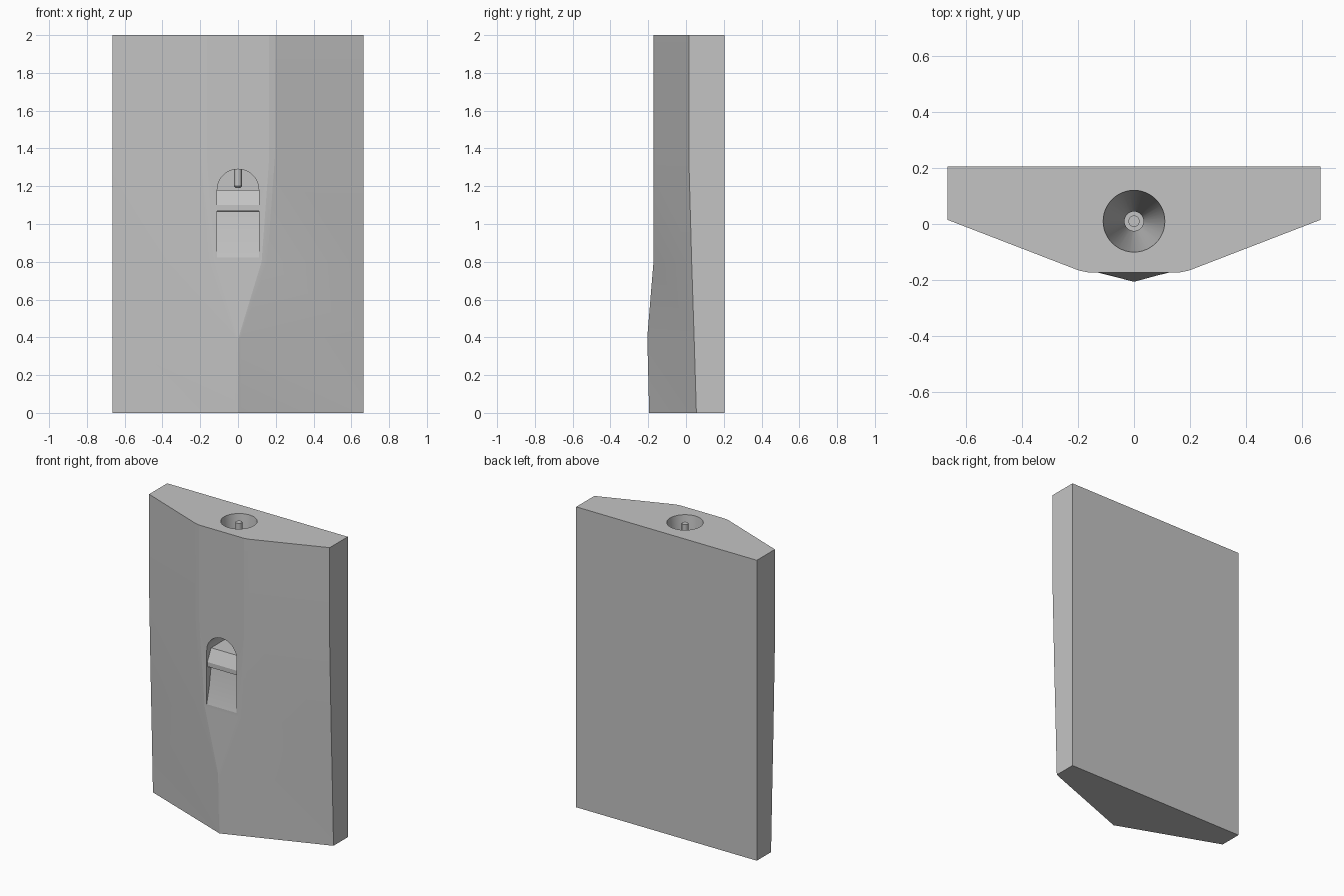
import bpy, bmesh, math

cube = bpy.data.objects.get("Cube")
if cube:
    bpy.data.objects.remove(cube, do_unlink=True)

grey = bpy.data.materials.new("light_grey")
grey.use_nodes = True
grey.diffuse_color = (0.55, 0.55, 0.55, 1)
grey.node_tree.nodes["Principled BSDF"].inputs["Base Color"].default_value = (0.55, 0.55, 0.55, 1)


def finish(name, bm):
    bmesh.ops.recalc_face_normals(bm, faces=bm.faces)
    mesh = bpy.data.meshes.new(name)
    bm.to_mesh(mesh)
    bm.free()
    mesh.materials.append(grey)
    obj = bpy.data.objects.new(name, mesh)
    bpy.context.collection.objects.link(obj)
    return obj


def loft(name, rings):
    """Closed solid through rings of equal point count."""
    bm = bmesh.new()
    loops = [[bm.verts.new(p) for p in ring] for ring in rings]
    n = len(loops[0])
    for low, high in zip(loops, loops[1:]):
        for i in range(n):
            j = (i + 1) % n
            bm.faces.new((low[i], low[j], high[j], high[i]))
    bm.faces.new(loops[0])
    bm.faces.new(loops[-1])
    return finish(name, bm)


def circle(radius, z, y=0.01, n=48):
    return [(radius * math.cos(math.tau * i / n),
             y + radius * math.sin(math.tau * i / n), z) for i in range(n)]


# Block cross-section: flat back, sloped front cheeks, softened nose corners
def section(z, side_y, nose_w, nose_y):
    c = 0.015
    t = c / (0.665 - nose_w)
    half = [(0.665, 0.205), (0.665, side_y),
            (nose_w + c, nose_y + t * (side_y - nose_y)),
            (max(nose_w - c, 0.003), nose_y)]
    return [(x, y, z) for x, y in half] + [(-x, y, z) for x, y in reversed(half)]


block = loft("block", [section(0, 0.055, 0, -0.195),
                       section(0.4, 0.043, 0, -0.205),
                       section(0.8, 0.03, 0.14, -0.172),
                       section(1.35, 0.015, 0.18, -0.172),
                       section(2, 0.015, 0.18, -0.172)])

# Tapered bore from the top
bore = loft("bore_cutter", [circle(0.025, 1.2), circle(0.11, 2), circle(0.11, 2.1)])

# Arched window chamber
arch = [(0.11 * math.cos(math.pi * i / 24), 1.18 + 0.11 * math.sin(math.pi * i / 24))
        for i in range(25)]
window = loft("window_cutter", [[(x, y, z) for x, z in arch] for y in (-0.3, 0.06)])

# Lip and ramp below the window
ramp = [(-0.3, 1.181), (-0.125, 1.181), (-0.165, 1.10), (-0.165, 1.07),
        (-0.125, 1.065), (-0.145, 0.93), (-0.175, 0.81), (-0.3, 0.81)]
lip = loft("lip_cutter", [[(x, y, z) for y, z in ramp] for x in (-0.11, 0.11)])

for cutter in (bore, window, lip):
    cutter.hide_render = True
    mod = block.modifiers.new(cutter.name, "BOOLEAN")
    mod.operation = "DIFFERENCE"
    mod.solver = "EXACT"
    mod.object = cutter

# Bake the cuts, then drop the cutters
bpy.context.view_layer.update()
graph = bpy.context.evaluated_depsgraph_get()
cut_mesh = bpy.data.meshes.new_from_object(block.evaluated_get(graph))
block.modifiers.clear()
block.data = cut_mesh
for cutter in (bore, window, lip):
    bpy.data.objects.remove(cutter, do_unlink=True)

# Thin rod along the bore axis
rod = loft("centre_rod", [circle(0.012, 1.19, n=24), circle(0.02, 1.2, n=24),
                          circle(0.02, 1.995, n=24)])

for obj, angle in ((block, 9), (rod, 30)):
    bpy.ops.object.select_all(action="DESELECT")
    obj.select_set(True)
    bpy.context.view_layer.objects.active = obj
    bpy.ops.object.shade_smooth_by_angle(angle=math.radians(angle))
